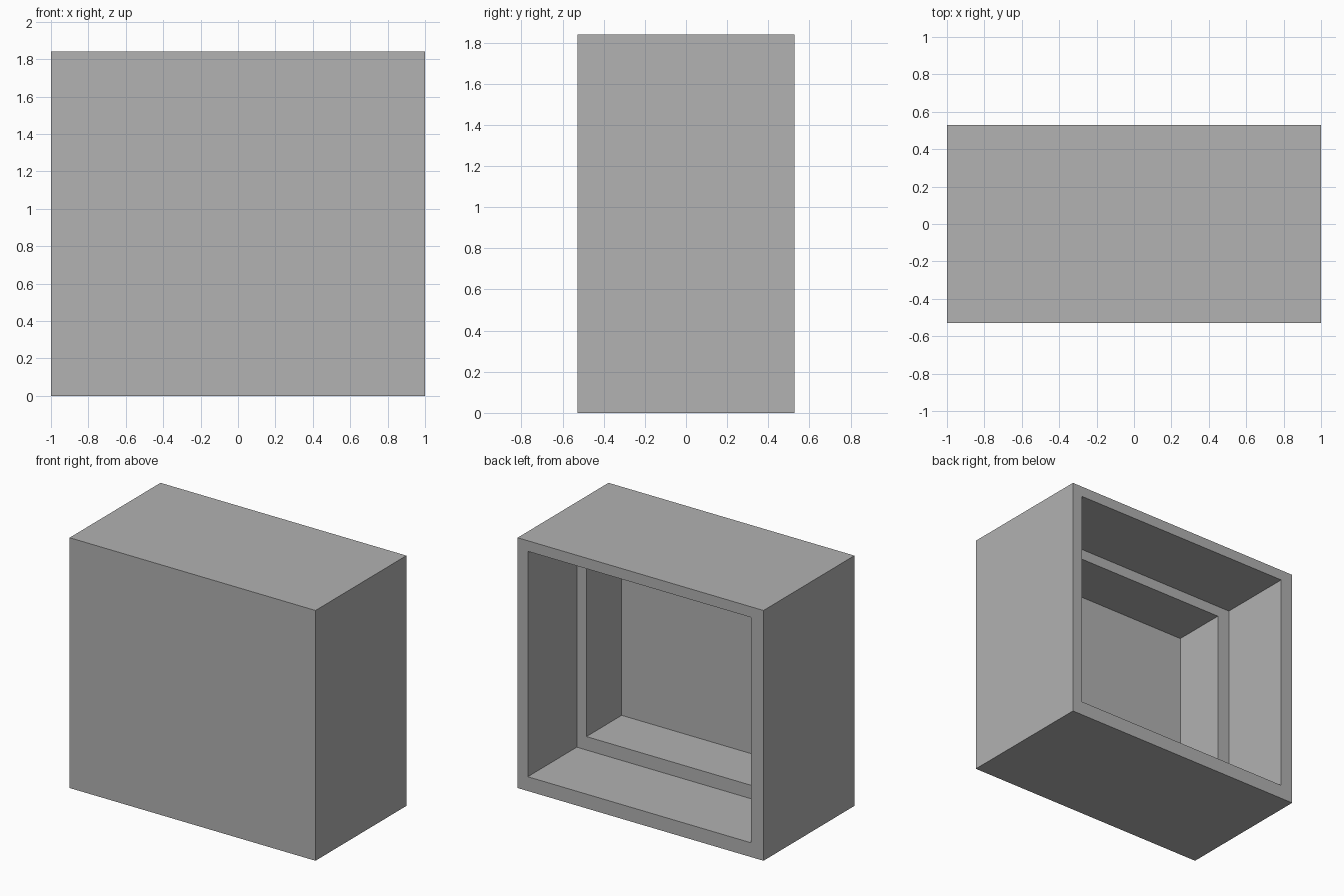
import bpy
import bmesh

cube = bpy.data.objects.get("Cube")
if cube:
    bpy.data.objects.remove(cube, do_unlink=True)

grey = bpy.data.materials.new("plain_grey")
grey.use_nodes = True
colour = (0.445, 0.445, 0.445, 1)
grey.diffuse_color = colour
grey.node_tree.nodes["Principled BSDF"].inputs["Base Color"].default_value = colour

BACK, LEDGE, INNER, FRONT = 0.528, -0.041, -0.45, -0.528
OUTER = (-1, 1, 0, 1.84)
OPENING = (-0.9, 0.917, 0.105, 1.762)
RECESS = (-0.8, 0.838, 0.204, 1.684)


def ring(bm, rect, y):
    """Rectangle of vertices in the xz plane, given as x0, x1, z0, z1."""
    x0, x1, z0, z1 = rect
    return [bm.verts.new((x, y, z)) for x, z in ((x0, z0), (x1, z0), (x1, z1), (x0, z1))]


# Housing: shell, back rim, stepped cavity with a ledge, closed at both ends
bm = bmesh.new()
steps = [(OUTER, FRONT), (OUTER, BACK), (OPENING, BACK),
         (OPENING, LEDGE), (RECESS, LEDGE), (RECESS, INNER)]
rings = [ring(bm, rect, y) for rect, y in steps]
for a, b in zip(rings, rings[1:]):
    for i in range(4):
        j = (i + 1) % 4
        bm.faces.new((a[i], a[j], b[j], b[i]))
bm.faces.new(rings[0])
bm.faces.new(rings[-1])
bmesh.ops.recalc_face_normals(bm, faces=bm.faces)

mesh = bpy.data.meshes.new("housing")
bm.to_mesh(mesh)
bm.free()
mesh.materials.append(grey)
housing = bpy.data.objects.new("housing", mesh)
bpy.context.collection.objects.link(housing)
